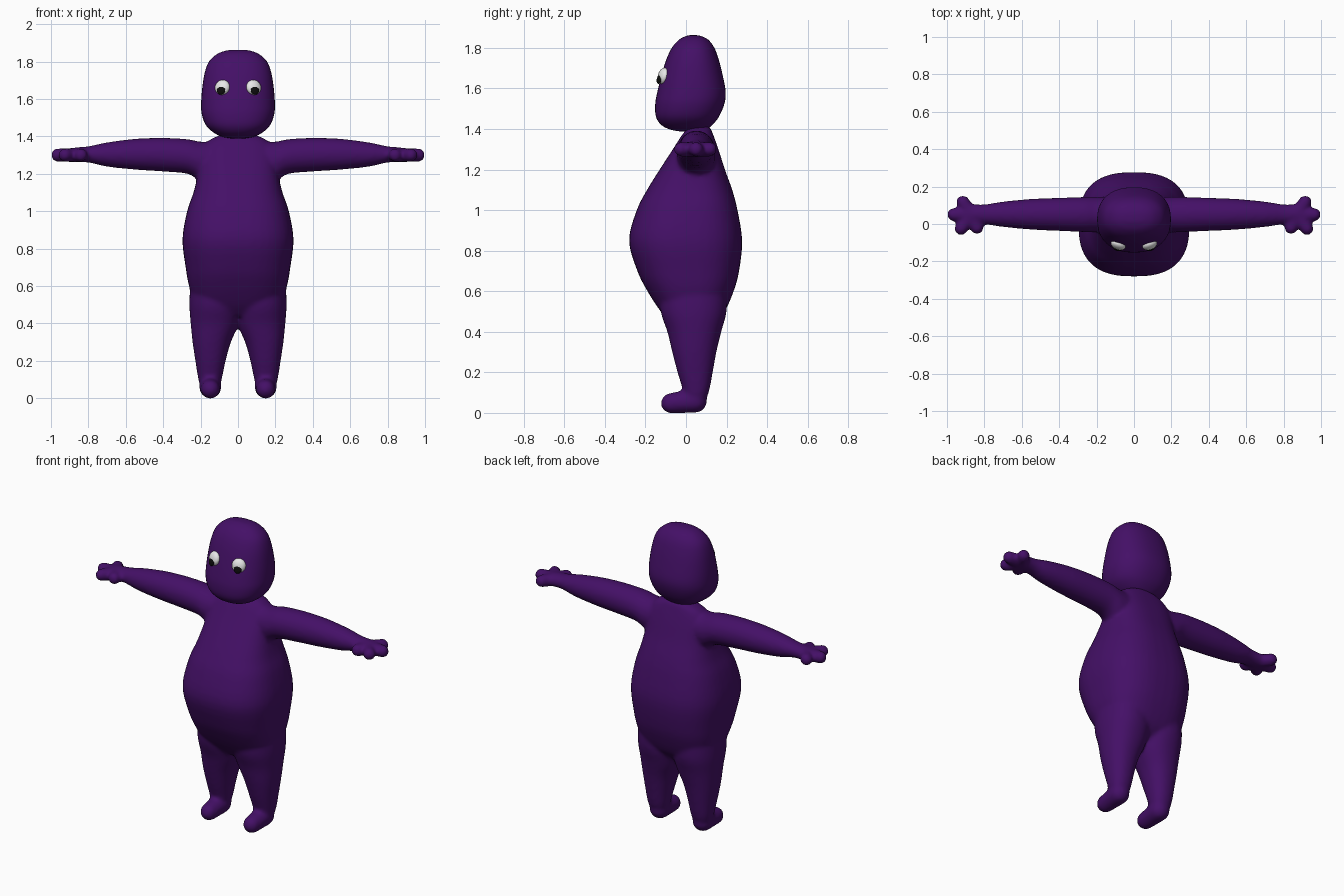
import bpy, bmesh, math
from mathutils import Vector, Matrix

if "Cube" in bpy.data.objects:
    bpy.data.objects.remove(bpy.data.objects["Cube"])


def material(name, rgb):
    m = bpy.data.materials.new(name)
    m.diffuse_color = (*rgb, 1)
    m.use_nodes = True
    m.node_tree.nodes["Principled BSDF"].inputs["Base Color"].default_value = m.diffuse_color
    return m


PURPLE = material("purple skin", (0.058, 0.005, 0.135))
WHITE = material("eye white", (0.8, 0.8, 0.8))
BLACK = material("pupil black", (0.004, 0.004, 0.004))


def smooth_rings(rings, steps=4):
    """Catmull-Rom interpolation between the given cross-sections."""
    out = []
    pad = [rings[0]] + rings + [rings[-1]]
    for p0, p1, p2, p3 in zip(pad, pad[1:], pad[2:], pad[3:]):
        for i in range(steps):
            t = i / steps
            out.append([0.5 * (2 * b + (c - a) * t + (2 * a - 5 * b + 4 * c - d) * t * t
                               + (3 * b - a - 3 * c + d) * t ** 3)
                        for a, b, c, d in zip(p0, p1, p2, p3)])
    return out + [rings[-1]]


def loft(bm, rings, place, power=2.0, n=40):
    """Skin of superellipse rings (t, a_min, a_max, b_min, b_max)."""
    loops = []
    for t, a0, a1, b0, b1 in smooth_rings(rings):
        loop = []
        for k in range(n):
            w = 2 * math.pi * k / n
            c, s = math.cos(w), math.sin(w)
            a = (a0 + a1) / 2 + (a1 - a0) / 2 * math.copysign(abs(c) ** (2 / power), c)
            b = (b0 + b1) / 2 + (b1 - b0) / 2 * math.copysign(abs(s) ** (2 / power), s)
            loop.append(bm.verts.new(place(t, a, b)))
        loops.append(loop)
    for lo, hi in zip(loops, loops[1:]):
        for k in range(n):
            bm.faces.new((lo[k], lo[(k + 1) % n], hi[(k + 1) % n], hi[k]))
    bm.faces.new(loops[0])
    bm.faces.new(loops[-1])


def capsule(bm, p, q, r1, r2):
    """Rounded limb: hull around two balls."""
    verts = []
    for c, r in ((p, r1), (q, r2)):
        verts += bmesh.ops.create_uvsphere(bm, u_segments=16, v_segments=10, radius=r,
                                           matrix=Matrix.Translation(c))["verts"]
    faces = list({f for v in verts for f in v.link_faces})
    bmesh.ops.delete(bm, geom=faces, context="FACES_ONLY")
    edges = list({e for v in verts for e in v.link_edges})
    bmesh.ops.delete(bm, geom=edges, context="EDGES_FACES") if edges else None
    verts = [v for v in verts if v.is_valid]
    res = bmesh.ops.convex_hull(bm, input=verts)
    inner = [v for v in res["geom_interior"] if isinstance(v, bmesh.types.BMVert)]
    bmesh.ops.delete(bm, geom=inner, context="VERTS")


def finish(bm, name, mat, remesh=0):
    bmesh.ops.recalc_face_normals(bm, faces=bm.faces[:])
    for f in bm.faces:
        f.smooth = True
    me = bpy.data.meshes.new(name)
    bm.to_mesh(me)
    bm.free()
    me.materials.append(mat)
    ob = bpy.data.objects.new(name, me)
    bpy.context.collection.objects.link(ob)
    if remesh:
        m = ob.modifiers.new("blend", "REMESH")
        m.mode, m.voxel_size, m.use_smooth_shade = "VOXEL", remesh, True
        s = ob.modifiers.new("soften", "SMOOTH")
        s.factor, s.iterations = 0.5, 8
    return ob


# Body: torso, legs, feet, arms and hands blended into one skin
bm = bmesh.new()
torso = [(0.44, -.16, .16, -.07, .13), (0.5, -.225, .225, -.125, .19),
         (0.6, -.262, .262, -.19, .235), (0.7, -.28, .28, -.24, .262),
         (0.85, -.297, .297, -.281, .277), (1.0, -.272, .272, -.243, .254),
         (1.1, -.238, .238, -.192, .228), (1.2, -.215, .215, -.13, .192),
         (1.3, -.2, .2, -.065, .16), (1.37, -.165, .165, -.02, .135),
         (1.405, -.1, .1, .01, .12), (1.42, -.04, .04, .04, .1)]
loft(bm, torso, lambda t, a, b: (a, b, t), 2.6)

leg = [(0.03, .105, .192, .0, .08), (0.1, .087, .212, -.012, .112), (0.2, .066, .228, -.042, .132),
       (0.3, .038, .243, -.068, .15), (0.4, -.005, .253, -.092, .174),
       (0.5, -.02, .26, -.125, .2), (0.62, 0, .255, -.13, .2)]
arm = [(0.1, -.04, .14, 1.16, 1.37), (0.2, -.045, .145, 1.165, 1.372), (0.27, -.043, .144, 1.2, 1.385),
       (0.4, -.037, .14, 1.212, 1.392), (0.55, -.03, .134, 1.222, 1.387),
       (0.7, -.016, .12, 1.238, 1.368), (0.8, -.002, .105, 1.26, 1.347),
       (0.88, .0, .105, 1.262, 1.34), (0.92, .02, .08, 1.275, 1.33)]
fingers = [(.915, .118), (.965, .05), (.925, -.025), (.84, -.02)]
for s in (-1, 1):
    loft(bm, leg, lambda t, a, b: (s * a, b, t), 2.2)
    capsule(bm, Vector((s * .148, .045, .06)), Vector((s * .148, -.075, .048)), .06, .05)
    loft(bm, arm, lambda t, a, b: (s * t, a, b), 2.0)
    for x, y in fingers:
        capsule(bm, Vector((s * .87, .05, 1.3)), Vector((s * x, y, 1.3)), .038, .036)
finish(bm, "body", PURPLE, 0.011)

# Head: tall rounded block leaning forward at the chin
bm = bmesh.new()
head = [(1.388, -.03, .03, -.03, .06), (1.398, -.085, .085, -.08, .1), (1.42, -.13, .13, -.122, .13),
        (1.46, -.172, .172, -.148, .162), (1.52, -.194, .194, -.152, .188), (1.58, -.197, .197, -.142, .196),
        (1.66, -.191, .191, -.122, .182), (1.74, -.178, .178, -.098, .162),
        (1.8, -.155, .155, -.07, .14), (1.84, -.112, .112, -.035, .11),
        (1.858, -.065, .065, .0, .075), (1.863, -.02, .02, .02, .05)]
loft(bm, head, lambda t, a, b: (a, b, t), 2.3)
finish(bm, "head", PURPLE)


# Eyes: flattened balls following the slope of the face, with dark pupils
def flat_ball(name, mat, centre, scale, side):
    bm = bmesh.new()
    turn = Matrix.Rotation(side * 0.35, 4, "Z") @ Matrix.Rotation(-0.25, 4, "X")
    bmesh.ops.create_uvsphere(bm, u_segments=24, v_segments=16, radius=1,
                              matrix=Matrix.Translation(centre) @ turn @ Matrix.Diagonal((*scale, 1)))
    finish(bm, name, mat)


for s, side in ((-1, "left"), (1, "right")):
    flat_ball(side + "_eye", WHITE, (s * .084, -.112, 1.662), (.041, .024, .041), s)
    flat_ball(side + "_pupil", BLACK, (s * .09, -.131, 1.647), (.023, .011, .025), s)
